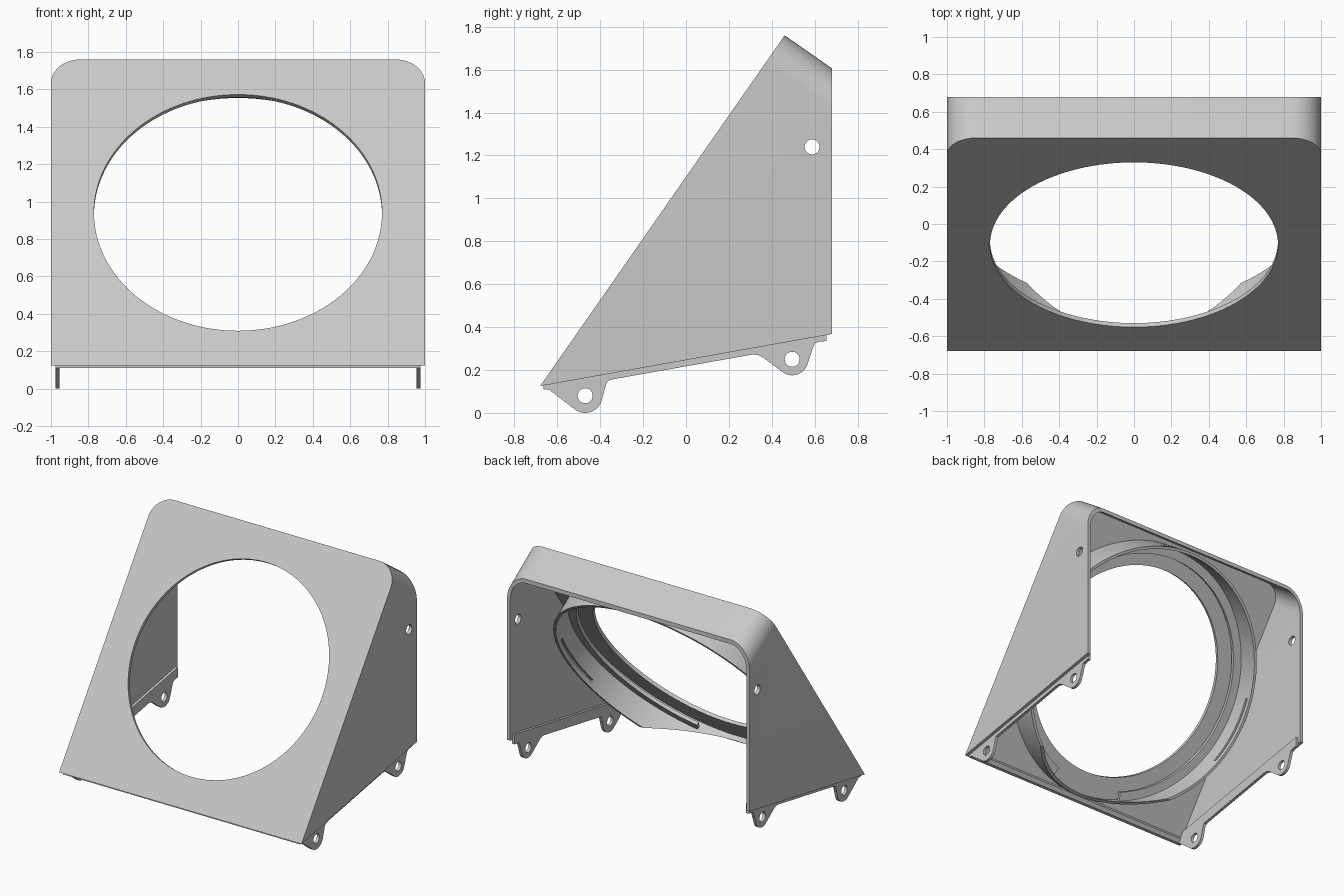
import bpy, bmesh
from math import sin, cos, pi, radians, atan2
from mathutils import Vector, Matrix

if "Cube" in bpy.data.objects:
    bpy.data.objects.remove(bpy.data.objects["Cube"])

grey = bpy.data.materials.new("light_grey")
grey.use_nodes = True
grey.diffuse_color = (0.58, 0.58, 0.58, 1)
grey.node_tree.nodes["Principled BSDF"].inputs["Base Color"].default_value = (0.58, 0.58, 0.58, 1)

# Tilted frame: local x across, y up the sloped face, z out of the face
TILT = Matrix.Translation((0, -0.68, 0.125)) @ Matrix.Rotation(atan2(1.635, 1.14), 4, 'X')
BOTTOM = TILT.to_3x3() @ Vector((0, 1, 1))
HEIGHT, BACK, WALL, CENTRE = 1.993, 0.68, 0.026, 0.995


def trim(bm, point, normal):
    """Cut away what lies behind a plane and cap the opening."""
    geom = bm.verts[:] + bm.edges[:] + bm.faces[:]
    bmesh.ops.bisect_plane(bm, geom=geom, plane_co=point, plane_no=normal, clear_inner=True)
    bmesh.ops.holes_fill(bm, edges=[e for e in bm.edges if e.is_boundary], sides=0)


def finish(name, bm, trimmed=False):
    if trimmed:
        trim(bm, TILT.translation, BOTTOM)
        trim(bm, Vector((0, BACK, 0)), Vector((0, -1, 0)))
    bmesh.ops.recalc_face_normals(bm, faces=bm.faces[:])
    mesh = bpy.data.meshes.new(name)
    bm.to_mesh(mesh)
    bm.free()
    ob = bpy.data.objects.new(name, mesh)
    bpy.context.collection.objects.link(ob)
    mesh.materials.append(grey)
    return ob


def prism(points, offset):
    """Extrude an outline of 3D points along an offset."""
    bm = bmesh.new()
    face = bm.faces.new([bm.verts.new(p) for p in points])
    new = bmesh.ops.extrude_face_region(bm, geom=[face])["geom"]
    bmesh.ops.translate(bm, verts=[v for v in new if isinstance(v, bmesh.types.BMVert)], vec=offset)
    return bm


def ring(r0, r1, t0, t1, a0=0, a1=360):
    """Sweep a rectangular section round the opening, t being depth behind the face."""
    bm = bmesh.new()
    full = a1 - a0 == 360
    n = max(8, int((a1 - a0) / 3))
    rows = []
    for i in range(n if full else n + 1):
        a = radians(a0 + (a1 - a0) * i / n)
        rows.append([bm.verts.new((r * cos(a), CENTRE + r * sin(a), -t))
                     for r, t in ((r0, t0), (r1, t0), (r1, t1), (r0, t1))])
    for i in range(n):
        p, q = rows[i], rows[(i + 1) % len(rows)]
        for k in range(4):
            m = (k + 1) % 4
            bm.faces.new((p[k], p[m], q[m], q[k]))
    if not full:
        bm.faces.new(rows[0])
        bm.faces.new(rows[-1][::-1])
    bm.transform(TILT)
    return bm


def arch(inset):
    """Rounded-top outline of the housing, open at the bottom."""
    side, top, r = 1 - inset, HEIGHT - inset, 0.155 - inset
    pts = [(side, -0.1)]
    for i in range(13):
        a = pi / 2 * i / 12
        pts.append((side - r + r * cos(a), top - r + r * sin(a)))
    return pts + [(-x, y) for x, y in reversed(pts)]


def cut(ob, cutter):
    cutter.hide_render = True
    mod = ob.modifiers.new("cut", 'BOOLEAN')
    mod.operation, mod.solver, mod.object = 'DIFFERENCE', 'EXACT', cutter
    bpy.context.view_layer.objects.active = ob
    bpy.ops.object.modifier_apply(modifier=mod.name)
    bpy.data.objects.remove(cutter)


def bore(y, z, r=0.035):
    """Cutter running across the whole width."""
    pts = [(-1.2, y + r * cos(a), z + r * sin(a)) for a in (2 * pi * i / 32 for i in range(32))]
    return finish("bore_cutter", prism(pts, Vector((2.4, 0, 0))))


parts = []

# Sloped front plate with the large round opening
bm = prism([(x, y, 0) for x, y in arch(0)], Vector((0, 0, -WALL)))
bm.transform(TILT)
front_plate = finish("front_plate", bm, True)
disc = [(0.77 * cos(a), CENTRE + 0.77 * sin(a), 0.1) for a in (2 * pi * i / 128 for i in range(128))]
bm = prism(disc, Vector((0, 0, -0.3)))
bm.transform(TILT)
cut(front_plate, finish("opening_cutter", bm))
parts.append(front_plate)

# Side walls and top in one bent sheet
outline = arch(0) + arch(WALL)[::-1]
bm = prism([(x, y, -WALL) for x, y in outline], Vector((0, 0, -1.3)))
bm.transform(TILT)
shell = finish("side_and_top_walls", bm, True)
cut(shell, bore(0.588, 1.24))
parts.append(shell)

# Collar behind the opening, with three narrow slots
collar = finish("collar", ring(0.93, 0.95, WALL - 0.002, 0.262), True)
for start, end in ((-22, 9), (75, 105), (171, 202)):
    cut(collar, finish("slot_cutter", ring(0.9, 0.98, 0.208, 0.228, start, end)))
parts.append(collar)

# Retaining rib inside the collar, open at the bottom
parts.append(finish("retaining_rib", ring(0.865, 0.935, 0.06, 0.085, -72, 250)))


# Mounting flanges with two rounded ears each
def ear(y, z, r, a0, a1):
    return [(y + r * cos(radians(a0 + (a1 - a0) * i / 12)),
             z + r * sin(radians(a0 + (a1 - a0) * i / 12))) for i in range(13)]


ears = ((-0.47, 0.08), (0.495, 0.25))
profile = [(-0.592, 0.19), (-0.635, 0.135), (-0.665, 0.13), (-0.665, 0.11), (-0.64, 0.11)]
profile += ear(*ears[0], 0.08, 235, 345)
profile += [(-0.372, 0.135), (-0.362, 0.15), (-0.345, 0.156), (0.31, 0.272), (0.335, 0.27), (0.36, 0.258)]
profile += ear(*ears[1], 0.075, 230, 345)
profile += [(0.592, 0.305), (0.602, 0.325), (0.62, 0.332), (0.655, 0.335), (0.655, 0.41)]
for name, x in (("left_flange", 0.955), ("right_flange", -0.977)):
    flange = finish(name, prism([(x, y, z) for y, z in profile], Vector((0.022, 0, 0))))
    for y, z in ears:
        cut(flange, bore(y, z))
    parts.append(flange)

# Narrow lip under the front edge
lip = [(-0.665, 0.135), (-0.665, 0.11), (-0.64, 0.11), (-0.62, 0.135), (-0.63, 0.16)]
parts.append(finish("front_lip", prism([(-0.976, y, z) for y, z in lip], Vector((1.952, 0, 0)))))

for ob in bpy.context.selected_objects:
    ob.select_set(False)
for ob in parts:
    ob.select_set(True)
bpy.context.view_layer.objects.active = parts[0]
bpy.ops.object.shade_smooth_by_angle(angle=radians(30))
